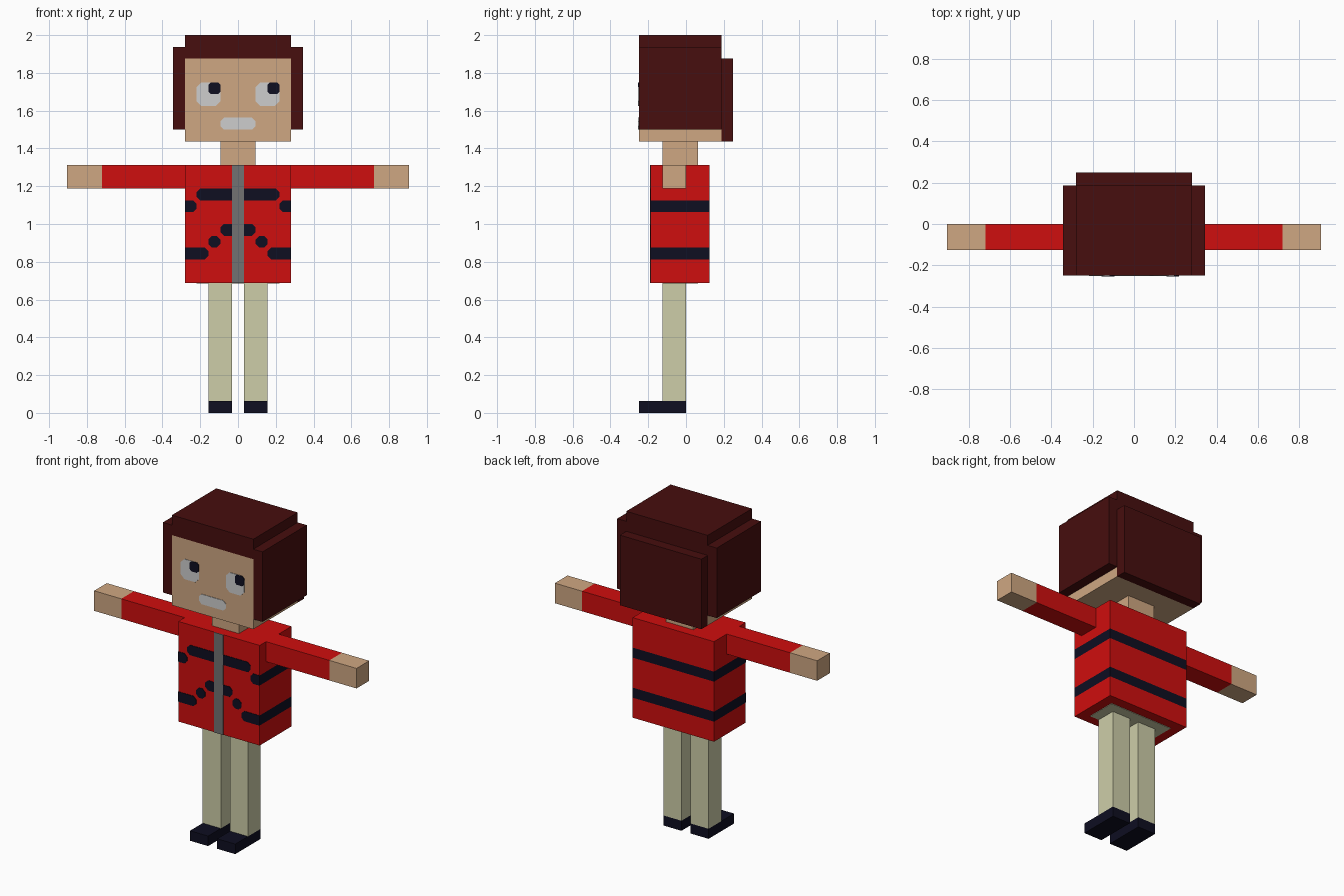
import bpy, bmesh
from mathutils import Vector

if "Cube" in bpy.data.objects:
    bpy.data.objects.remove(bpy.data.objects["Cube"])

U = 1 / 16  # the figure is built on a grid of 1/16 unit


def material(name, rgb):
    m = bpy.data.materials.new(name)
    lin = [((c / 255 + 0.055) / 1.055) ** 2.4 if c > 10 else c / 255 / 12.92 for c in rgb]
    m.diffuse_color = (*lin, 1)
    m.use_nodes = True
    m.node_tree.nodes["Principled BSDF"].inputs["Base Color"].default_value = m.diffuse_color
    return m


RED = material("jacket red", (207, 14, 14))
NAVY = material("dark navy", (14, 14, 33))
GREY = material("zip grey", (114, 114, 114))
SKIN = material("skin", (207, 167, 130))
HAIR = material("dark brown hair", (71, 14, 14))
KHAKI = material("trouser khaki", (206, 206, 169))
WHITE = material("off white", (206, 206, 206))


def finish(name, bm, *mats):
    bmesh.ops.recalc_face_normals(bm, faces=bm.faces)
    me = bpy.data.meshes.new(name)
    bm.to_mesh(me)
    bm.free()
    for m in mats:
        me.materials.append(m)
    ob = bpy.data.objects.new(name, me)
    bpy.context.collection.objects.link(ob)
    return ob


def box_mesh(x, y, z):
    """Box from (low, high) ranges in grid units."""
    bm = bmesh.new()
    bmesh.ops.create_cube(bm, size=1)
    for v in bm.verts:
        v.co = Vector([(r[0] if c < 0 else r[1]) * U for c, r in zip(v.co, (x, y, z))])
    return bm


def box(name, mat, x, y, z):
    return finish(name, box_mesh(x, y, z), mat)


def plate(name, mat, x, z, y, left=0.25, right=0.25, thick=0.003):
    """Thin front-facing plate with chamfered left and right corners."""
    (a, b), (c, d) = x, z
    pts = [(a + left, c), (b - right, c), (b, c + right), (b, d - right),
           (b - right, d), (a + left, d), (a, d - left), (a, c + left)]
    pts = list(dict.fromkeys(pts))
    bm = bmesh.new()
    f = bm.faces.new([bm.verts.new((px * U, y * U, pz * U)) for px, pz in pts])
    ext = bmesh.ops.extrude_face_region(bm, geom=[f])["geom"]
    for v in ext:
        if isinstance(v, bmesh.types.BMVert):
            v.co.y -= thick
    return finish(name, bm, mat)


# Torso: two stripes run around the sides and back
bm = box_mesh((-4.5, 4.5), (-3, 2), (11, 21))
for h in (13, 14, 17, 18):
    bmesh.ops.bisect_plane(bm, geom=bm.verts[:] + bm.edges[:] + bm.faces[:],
                           plane_co=(0, 0, h * U), plane_no=(0, 0, 1))
bm.normal_update()
for f in bm.faces:
    h = f.calc_center_median().z / U
    if f.normal.y > -0.5 and abs(f.normal.z) < 0.5 and (13 < h < 14 or 17 < h < 18):
        f.material_index = 1
finish("torso", bm, RED, NAVY)
plate("zip", GREY, (-0.5, 0.5), (11, 21), -3, 0, 0, 0.004)
box("trouser_seat", KHAKI, (-3.5, 3.5), (-2, 1), (10.95, 11.5))

# Neck and head
box("neck", SKIN, (-1.5, 1.5), (-2, 1), (21, 23))
box("head", SKIN, (-4.5, 4.5), (-4, 3), (23, 30))
box("hair_top", HAIR, (-4.5, 4.5), (-4, 3), (30, 32))
box("hair_back", HAIR, (-4.5, 4.5), (3, 4), (23, 30))
plate("mouth", WHITE, (-1.5, 1.5), (24, 25), -4, 0.3, 0.3)

# Front stripe pieces: inner x, outer x, bottom, inner chamfer, outer chamfer
STRIPES = [(0.5, 3.5, 18, 0, 0.3), (3.5, 4.5, 17, 0.3, 0), (0.5, 1.5, 15, 0, 0.3),
           (1.5, 2.5, 14, 0.3, 0.3), (2.5, 4.5, 13, 0.3, 0)]

for s, side in ((-1, "right"), (1, "left")):
    def span(a, b):
        return tuple(sorted((s * a, s * b)))

    # Limbs
    box(side + "_leg", KHAKI, span(0.5, 2.5), (-2, 0), (1, 11))
    box(side + "_shoe", NAVY, span(0.5, 2.5), (-4, 0), (0, 1))
    box(side + "_sleeve", RED, span(4.5, 11.5), (-2, 0), (19, 21))
    box(side + "_hand", SKIN, span(11.5, 14.5), (-2, 0), (19, 21))
    # Side hair and eyes; both pupils look the same way up and outward
    box(side + "_hair", HAIR, span(4.5, 5.5), (-4, 3), (24, 31))
    plate(side + "_eye", WHITE, span(1.5, 3.5), (26, 28), -4, 0.4, 0.4)
    px = max(span(1.5, 3.5))
    plate(side + "_pupil", NAVY, (px - 1, px), (27, 28), -4, 0.2, 0.2, 0.005)
    # Jacket front stripes
    for i, (a, b, z, inner, outer) in enumerate(STRIPES):
        lr = (inner, outer) if s > 0 else (outer, inner)
        plate(f"{side}_front_stripe_{i + 1}", NAVY, span(a, b), (z, z + 1), -3, *lr)
